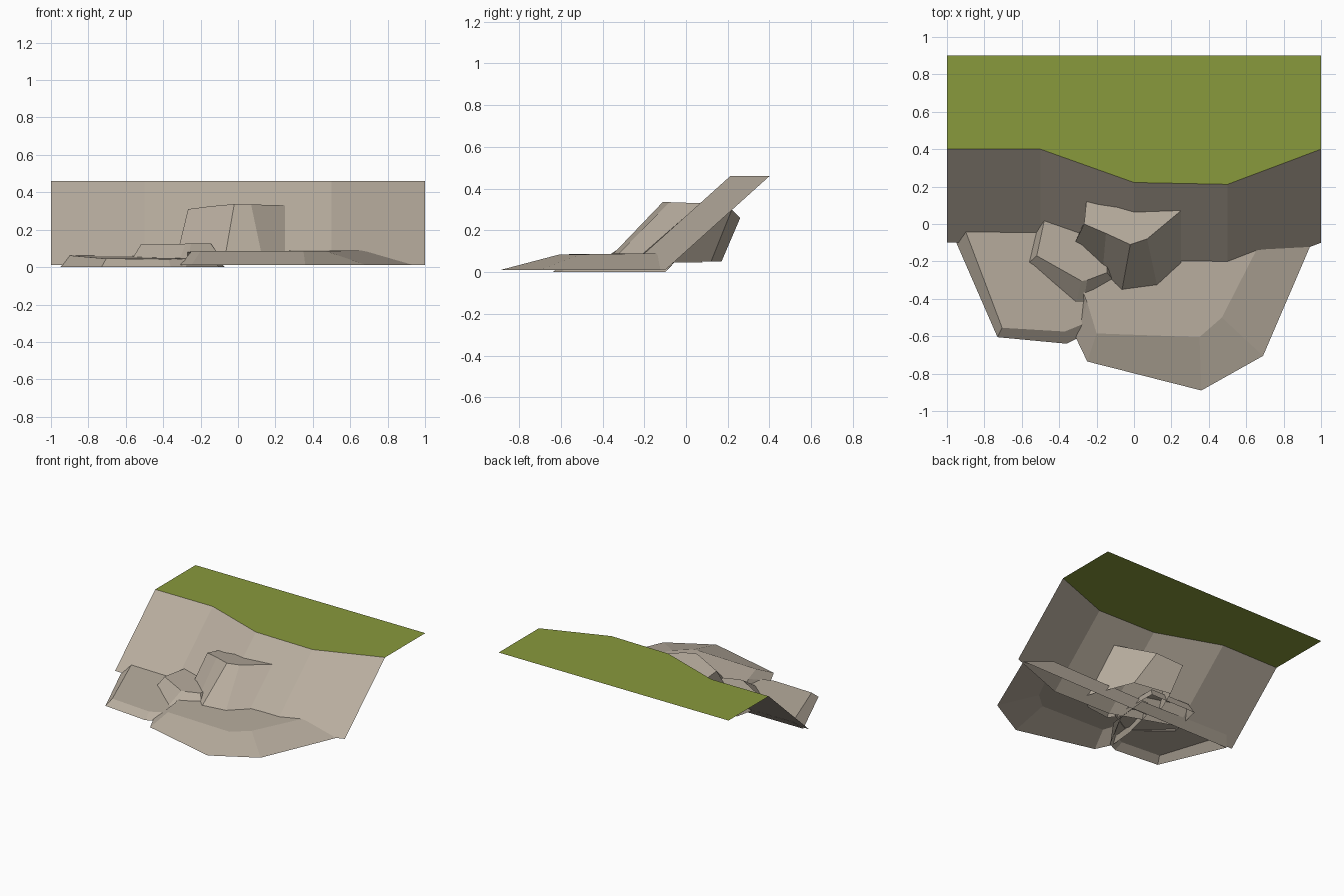
import bpy


def material(name, colour):
    m = bpy.data.materials.new(name)
    m.diffuse_color = (*colour, 1.0)
    return m


rock_mat = material("beige rock", (0.48, 0.42, 0.345))
grass_mat = material("olive grass", (0.25, 0.32, 0.045))


def add_mesh(name, verts, faces, mat):
    me = bpy.data.meshes.new(name)
    me.from_pydata(verts, [], faces)
    me.materials.append(mat)
    ob = bpy.data.objects.new(name, me)
    bpy.context.collection.objects.link(ob)
    return ob


def rock(name, base_z, base, top):
    """Faceted stone: counter-clockwise base outline, matching top ring, open below."""
    n = len(base)
    verts = [(x, y, base_z) for x, y in base] + top
    faces = [(i, (i + 1) % n, n + (i + 1) % n, n + i) for i in range(n)]
    faces.append(tuple(range(n, 2 * n)))
    return add_mesh(name, verts, faces, rock_mat)


# Cliff: brow profile swept forward and down; grass: same profile swept back
brow = [(-1, 0.40), (-0.5, 0.40), (0, 0.222), (0.5, 0.212), (1, 0.40)]
TOP, BOTTOM = 0.46, 0.01
n = len(brow)
add_mesh("cliff_face",
         [(x, y - 0.5, BOTTOM) for x, y in brow] + [(x, y, TOP) for x, y in brow],
         [(i, i + 1, n + i + 1, n + i) for i in range(n - 1)], rock_mat)
add_mesh("grass_top",
         [(x, y, TOP) for x, y in brow] + [(x, 0.9, TOP) for x, y in brow],
         [(i, i + 1, n + i + 1, n + i) for i in range(n - 1)], grass_mat)

# Low slab on the left
rock("left_slab", 0.0,
     [(-0.95, -0.10), (-0.73, -0.605), (-0.36, -0.64), (-0.28, -0.60),
      (-0.10, -0.35), (-0.07, -0.10)],
     [(-0.90, -0.04, 0.062), (-0.705, -0.555, 0.045), (-0.37, -0.575, 0.04),
      (-0.26, -0.53, 0.045), (-0.15, -0.33, 0.05), (-0.12, -0.05, 0.055)])

# Large slab on the right
rock("right_slab", 0.01,
     [(-0.22, -0.12), (-0.29, -0.40), (-0.31, -0.61), (-0.25, -0.735),
      (0.36, -0.89), (0.69, -0.705), (0.95, -0.10)],
     [(-0.20, -0.08, 0.085), (-0.27, -0.37, 0.08), (-0.25, -0.42, 0.083),
      (-0.20, -0.585, 0.085), (0.35, -0.605, 0.085), (0.47, -0.50, 0.085),
      (0.69, -0.07, 0.091)])

# Middle stone between the slab and the boulder
rock("middle_stone", 0.045,
     [(-0.50, 0.08), (-0.565, -0.21), (-0.31, -0.42), (-0.27, -0.42),
      (-0.09, -0.32), (-0.10, 0.08)],
     [(-0.475, 0.04, 0.122), (-0.52, -0.17, 0.12), (-0.28, -0.305, 0.125),
      (-0.25, -0.30, 0.125), (-0.145, -0.26, 0.125), (-0.14, 0.03, 0.125)])

# Tall boulder piercing the cliff
rock("boulder", 0.05,
     [(-0.33, -0.13), (-0.17, -0.28), (-0.07, -0.385), (0.13, -0.36),
      (0.25, -0.25), (0.10, 0.12), (-0.20, 0.17)],
     [(-0.267, 0.0, 0.31), (-0.15, -0.05, 0.325), (-0.02, -0.11, 0.337),
      (0.07, -0.08, 0.335), (0.25, 0.07, 0.33), (-0.03, 0.22, 0.30),
      (-0.24, 0.26, 0.26)])
